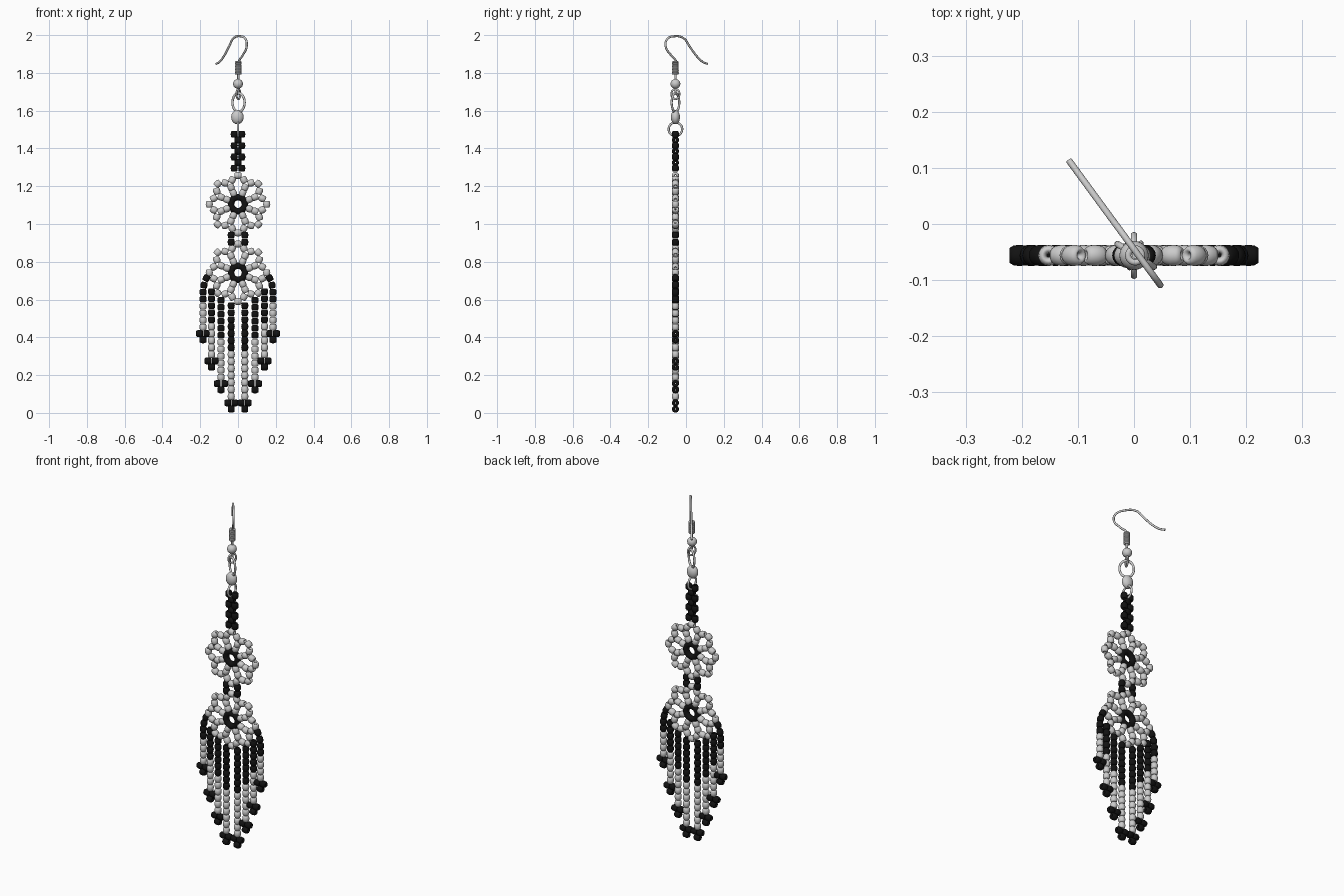
import bpy, bmesh
from math import sin, cos, pi, radians
from mathutils import Matrix, Vector

if "Cube" in bpy.data.objects:
    bpy.data.objects.remove(bpy.data.objects["Cube"])

Y = -0.056  # plane of the beadwork
black = bpy.data.materials.new("black_glass")
black.diffuse_color = (0.006, 0.006, 0.006, 1)
black.use_nodes = True
black.node_tree.nodes["Principled BSDF"].inputs["Base Color"].default_value = black.diffuse_color


def finish(name, bm, mat=None):
    bmesh.ops.recalc_face_normals(bm, faces=bm.faces)
    for f in bm.faces:
        f.smooth = True
    me = bpy.data.meshes.new(name)
    bm.to_mesh(me)
    bm.free()
    ob = bpy.data.objects.new(name, me)
    bpy.context.collection.objects.link(ob)
    if mat:
        me.materials.append(mat)
    return ob


def add_torus(bm, mat, major, minor, height, n=16, m=10):
    # Ring around the local z axis with an elliptical section
    rows = []
    for i in range(n):
        a = 2 * pi * i / n
        row = []
        for j in range(m):
            b = 2 * pi * j / m
            r = major + minor * cos(b)
            row.append(bm.verts.new(mat @ Vector((r * cos(a), r * sin(a), height * sin(b)))))
        rows.append(row)
    for i in range(n):
        p, q = rows[i], rows[(i + 1) % n]
        for j in range(m):
            k = (j + 1) % m
            bm.faces.new((p[j], q[j], q[k], p[k]))


def beads(name, spots, mat=None):
    # Each spot is x, z and the angle of the thread hole in the front plane
    bm = bmesh.new()
    for x, z, ang in spots:
        turn = Matrix.Rotation(pi / 2 - ang, 4, 'Y')
        add_torus(bm, Matrix.Translation((x, Y, z)) @ turn, 0.011, 0.008, 0.0185)
    return finish(name, bm, mat)


def ring(name, loc, rot, major, minor, mat=None, stretch=1.0, n=32):
    bm = bmesh.new()
    turn = Matrix.Rotation(rot, 4, 'Z') @ Matrix.Rotation(pi / 2, 4, 'X')
    add_torus(bm, Matrix.Translation(loc) @ turn @ Matrix.Diagonal((1, stretch, 1, 1)),
              major, minor, minor, n, 10)
    return finish(name, bm, mat)


def ball(name, loc, scale):
    bm = bmesh.new()
    bmesh.ops.create_uvsphere(bm, u_segments=24, v_segments=14, radius=1,
                              matrix=Matrix.Translation(loc) @ Matrix.Diagonal((*scale, 1)))
    return finish(name, bm)


def wire(name, pts, radius):
    cu = bpy.data.curves.new(name, 'CURVE')
    cu.dimensions = '3D'
    cu.bevel_depth = radius
    cu.bevel_resolution = 3
    cu.use_fill_caps = True
    sp = cu.splines.new('BEZIER')
    sp.bezier_points.add(len(pts) - 1)
    for bp, p in zip(sp.bezier_points, pts):
        bp.co = p
        bp.handle_left_type = bp.handle_right_type = 'AUTO'
    ob = bpy.data.objects.new(name, cu)
    bpy.context.collection.objects.link(ob)
    return ob


# Beaded stem above the flowers
stem = [(s * 0.020, 1.475 - 0.06 * i, pi / 2) for i in range(4) for s in (-1, 1)]
stem += [(0, 1.445 - 0.06 * i, 0) for i in range(3)]
beads("stem_beads", stem, black)

# Two eight-petal flowers with black centre rings
for name, cz in (("upper_flower", 1.105), ("lower_flower", 0.742)):
    spots = []

    def polar(r, a, tilt):
        spots.append((r * cos(a), cz + r * sin(a), a + tilt))

    for k in range(8):
        a = k * pi / 4
        v = a + pi / 8
        polar(0.152, a, pi / 2)                 # petal tip
        for s in (-1, 1):                       # petal sides
            polar(0.132, a + s * radians(13.5), -s * radians(40))
        polar(0.097, v, 0)                      # spoke shared by two petals
        polar(0.064, v, 0)
    beads(name + "_petals", spots)
    ring(name + "_centre", (0, Y, cz), 0, 0.037, 0.017, black)

# Black link between the flowers
beads("flower_link", [(s * 0.036, z, pi / 2) for s in (-1, 1) for z in (0.941, 0.904)], black)

# Fringe strands: x, height of the tip pair, beads of each colour
for i, (x, zt, n) in enumerate(((0.185, 0.42, 4), (0.140, 0.275, 5),
                                (0.090, 0.155, 6), (0.036, 0.053, 7))):
    for s, side in ((-1, "left"), (1, "right")):
        silver, dark = [], []
        for j in range(2 * n):
            z = zt + 0.034 + 0.037 * j
            px, ang = x, pi / 2
            if i == 0 and j >= 6:               # outer strand bends in to the petal
                px -= 0.005 if j == 6 else 0.018
                ang += s * (0.2 if j == 6 else 0.5)
            (silver if j < n else dark).append((s * px, z, ang))
        dark += [(s * x - 0.019, zt, 0), (s * x + 0.019, zt, 0), (s * x, zt - 0.033, 0)]
        beads(f"fringe_silver_{side}_{i + 1}", silver)
        beads(f"fringe_black_{side}_{i + 1}", dark, black)

# Connecting rings and disc bead
ring("stem_ring", (0, Y, 1.502), pi / 2, 0.036, 0.006)
ball("disc_bead", (-0.003, Y, 1.566), (0.033, 0.024, 0.038))
ring("large_jump_ring", (0.003, Y, 1.643), radians(-32), 0.038, 0.006, stretch=1.3)
ring("hook_loop", (0.002, Y, 1.688), radians(65), 0.024, 0.005, stretch=1.1)

# Ear hook fittings
ball("hook_ball", (0, Y, 1.742), (0.026, 0.026, 0.026))
wire("hook_stem", [(0.002, Y, 1.70), (0.002, Y, 1.75), (0.002, Y, 1.80)], 0.006)
bm = bmesh.new()
for k in range(9):                              # wound wire sleeve
    add_torus(bm, Matrix.Translation((0.002, Y, 1.795 + 0.0078 * k)), 0.0125, 0.0055, 0.0048, 20, 8)
finish("hook_coil", bm)

# Ear wire, lying in a diagonal vertical plane
path = [(0.003, 1.80), (0.005, 1.86), (0.026, 1.895), (0.046, 1.94), (0.041, 1.977),
        (0.011, 1.994), (-0.025, 1.982), (-0.047, 1.94), (-0.075, 1.888),
        (-0.098, 1.858), (-0.116, 1.848)]
wire("ear_wire", [(x, -0.045 - 1.364 * x, z) for x, z in path], 0.0058)
